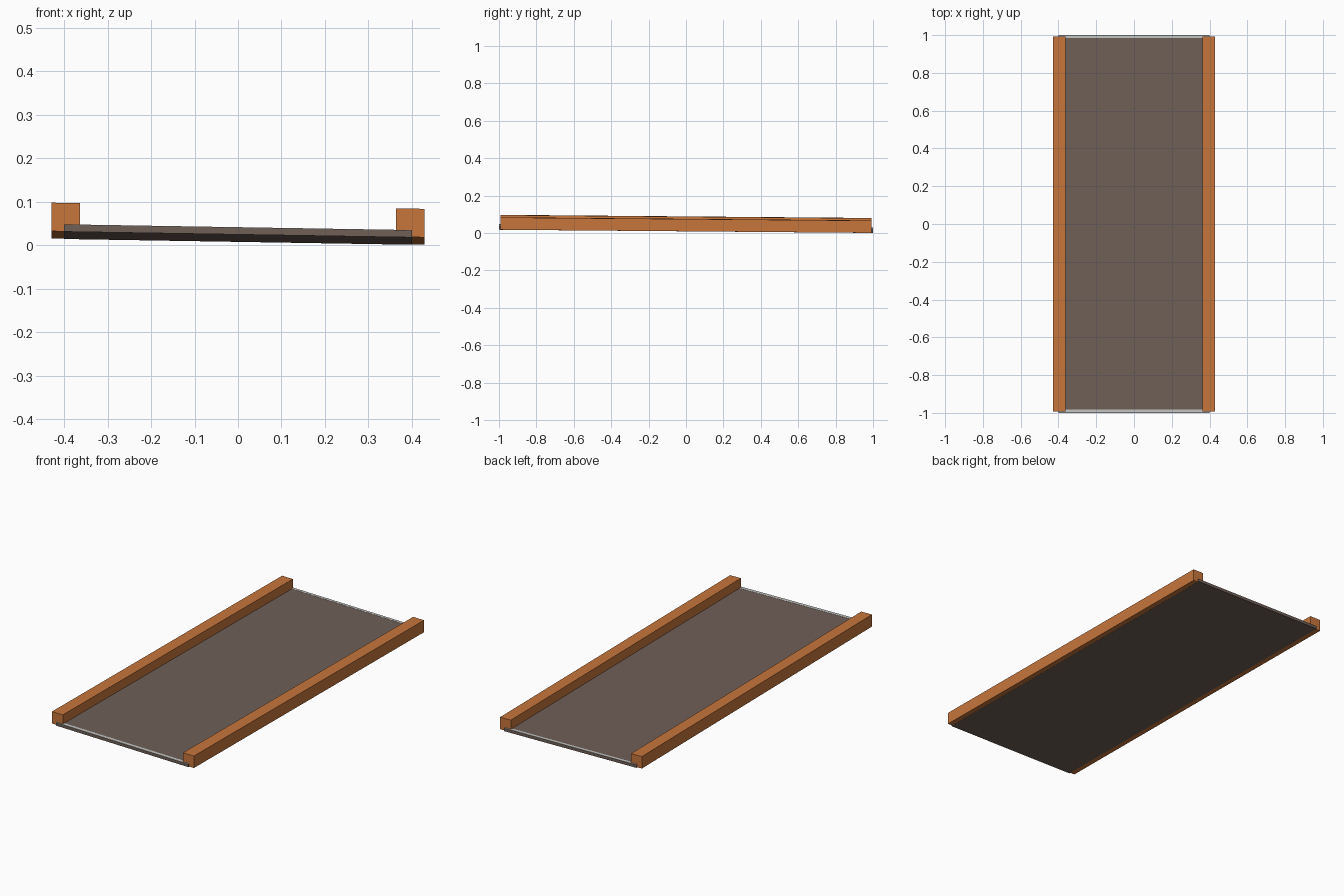
import bpy
import bmesh
from mathutils import Matrix, Vector

cube = bpy.data.objects.get("Cube")
if cube:
    bpy.data.objects.remove(cube, do_unlink=True)


def material(name, rgb):
    m = bpy.data.materials.new(name)
    m.use_nodes = True
    color = (*rgb, 1)
    m.diffuse_color = color
    m.node_tree.nodes["Principled BSDF"].inputs["Base Color"].default_value = color
    return m


orange = material("orange_wood", (0.57, 0.18, 0.045))
brown = material("grey_brown", (0.16, 0.115, 0.095))
pale = material("pale_grey", (0.55, 0.56, 0.54))

# The whole panel slopes gently down towards its left and its back
tilt = Matrix.Identity(4)
tilt[2][0] = -0.0165
tilt[2][1] = -0.0085
tilt[2][3] = 0.0165


def box(name, low, high, mat):
    low, high = Vector(low), Vector(high)
    bm = bmesh.new()
    bmesh.ops.create_cube(bm, size=1)
    place = Matrix.Translation((low + high) / 2) @ Matrix.Diagonal((*(high - low), 1))
    bm.transform(tilt @ place)
    mesh = bpy.data.meshes.new(name)
    bm.to_mesh(mesh)
    bm.free()
    mesh.materials.append(mat)
    obj = bpy.data.objects.new(name, mesh)
    bpy.context.collection.objects.link(obj)
    return obj


# Thin deck, its ends standing just proud of the rails
box("deck", (-0.4, -1, -0.0006), (0.4, 1, 0.0155), brown)

# Square side rails
for name, x in (("right_rail", -0.396), ("left_rail", 0.396)):
    box(name, (x - 0.0325, -0.993, 0), (x + 0.0325, 0.993, 0.0655), orange)

# Pale edging along both ends of the deck
box("front_edging", (-0.4, -0.999, 0.0145), (0.4, -0.981, 0.0162), pale)
box("back_edging", (-0.4, 0.984, 0.0145), (0.4, 0.999, 0.0162), pale)
